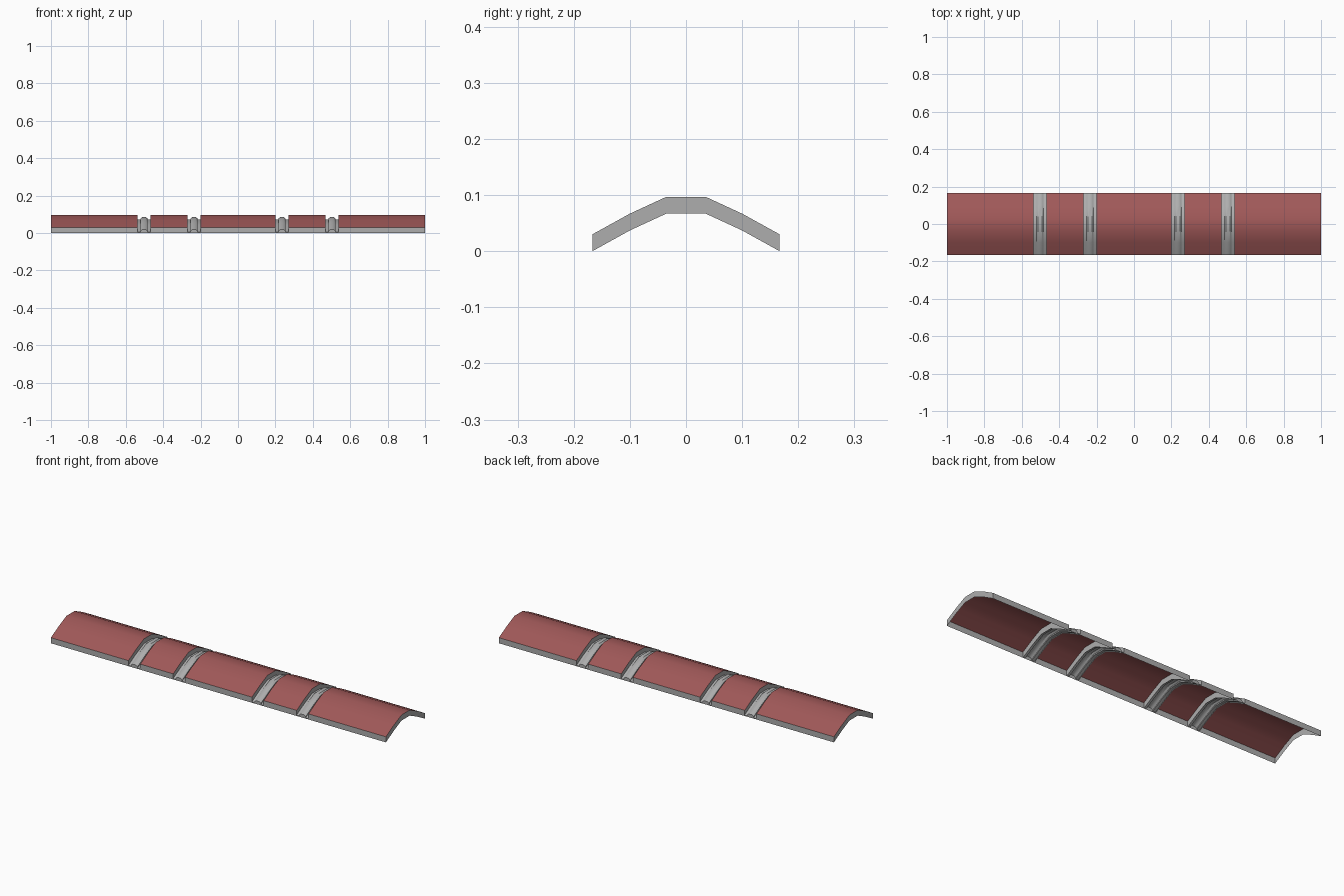
import bpy, bmesh

if "Cube" in bpy.data.objects:
    bpy.data.objects.remove(bpy.data.objects["Cube"])

# Arched spine (y, z) shared by panels and joint strips
half = [(0.035, 0.067), (0.10, 0.037), (0.167, 0.0)]
SPINE = [(-y, z) for y, z in reversed(half)] + half
THICK = 0.03


def make_mat(name, rgb):
    m = bpy.data.materials.new(name)
    m.diffuse_color = (*rgb, 1)
    m.use_nodes = True
    m.node_tree.nodes["Principled BSDF"].inputs["Base Color"].default_value = m.diffuse_color
    return m


grey = make_mat("grey_edge", (0.42, 0.42, 0.42))
red = make_mat("red_panel", (0.35, 0.098, 0.098))


def sweep(name, section, x0=0.0, red_sides=()):
    """Sweep an (x, dz) section along the spine: a shell left open underneath."""
    bm = bmesh.new()
    rows = [[bm.verts.new((x0 + x, y, z + dz)) for x, dz in section] for y, z in SPINE]
    # x runs left to right and y front to back, so this winding faces upwards
    for a, b in zip(rows, rows[1:]):
        for i in range(len(section) - 1):
            f = bm.faces.new((a[i], a[i + 1], b[i + 1], b[i]))
            f.material_index = 1 if i in red_sides else 0
    # front and back end walls
    bm.faces.new(rows[0][::-1])
    bm.faces.new(rows[-1])
    me = bpy.data.meshes.new(name)
    bm.normal_update()
    bm.to_mesh(me)
    bm.free()
    me.materials.append(grey)
    me.materials.append(red)
    ob = bpy.data.objects.new(name, me)
    bpy.context.collection.objects.link(ob)
    bpy.ops.object.select_all(action='DESELECT')
    bpy.context.view_layer.objects.active = ob
    ob.select_set(True)
    bpy.ops.object.shade_smooth_by_angle(angle=0.6)


# Five arched panels: red shell with grey walls, hollow below
for i, (a, b) in enumerate([(-1, -0.537), (-0.467, -0.27), (-0.2, 0.2),
                            (0.27, 0.467), (0.537, 1)]):
    sweep(f"arched_panel_{i + 1}", [(a, 0), (a, THICK), (b, THICK), (b, 0)], 0, (1,))

# Four recessed joint strips with a raised, hollow rib
side = [(0.035, 0.0), (0.035, 0.005), (0.019, 0.005), (0.019, 0.011), (0.010, 0.018)]
strip = [(-x, z) for x, z in side] + side[::-1]
for i, x in enumerate([-0.502, -0.235, 0.235, 0.502]):
    sweep(f"joint_strip_{i + 1}", strip, x)
